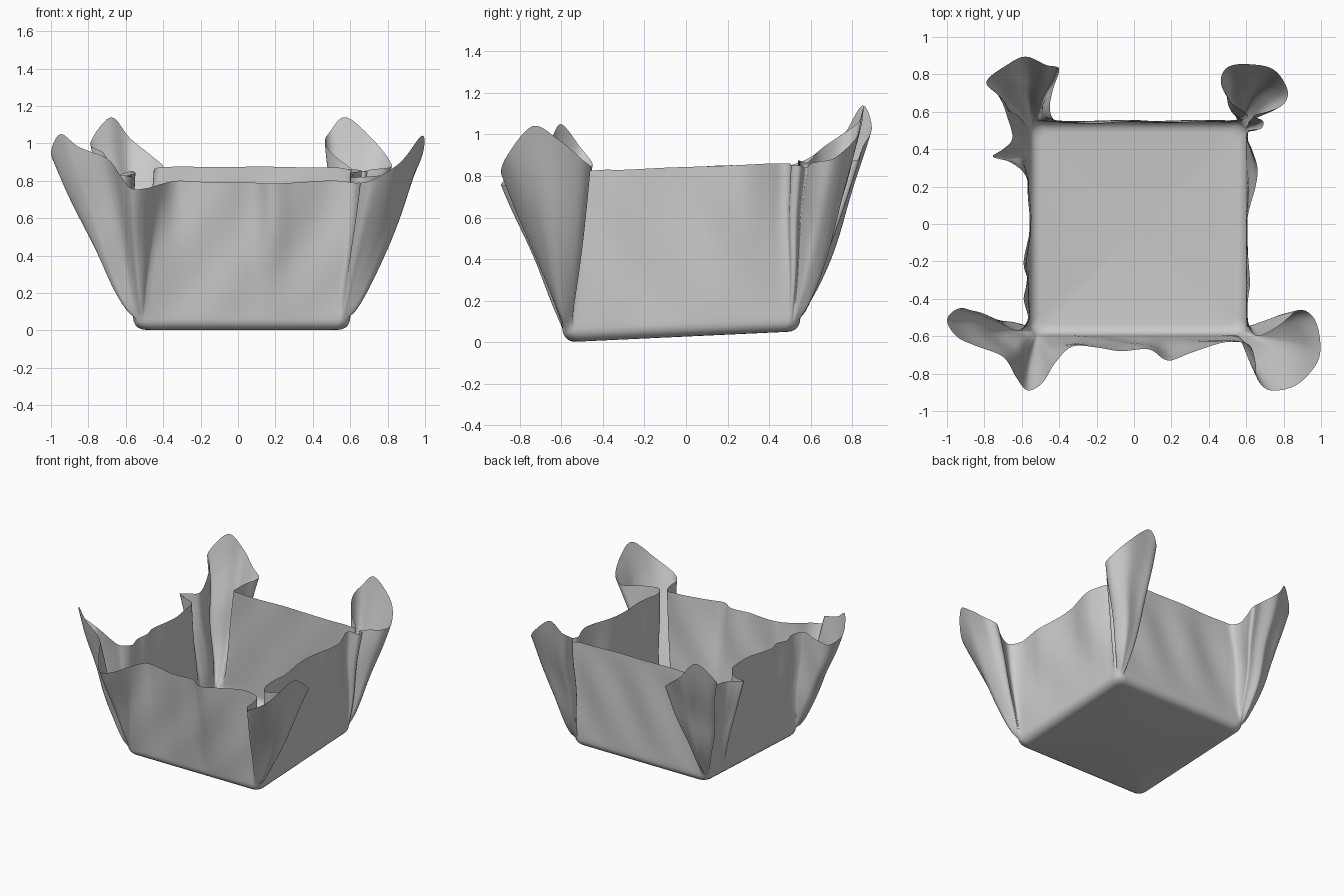
import bpy, bmesh, math
from mathutils import Vector

if "Cube" in bpy.data.objects:
    bpy.data.objects.remove(bpy.data.objects["Cube"])

X0, X1, Y0, Y1 = -0.56, 0.60, -0.595, 0.55   # footprint of the boxy base
R = 0.06                                     # rounding of base edges and corners
SUB, ROWS = 5, 26

# Rim of the cloth, counter-clockwise: four walls and four corner flaps
front = [(-.33, -.655, .80), (-.2, -.66, .795), (-.07, -.68, .79), (.08, -.67, .79),
         (.18, -.73, .785), (.3, -.69, .79), (.45, -.64, .80), (.54, -.63, .80)]
flap_front_right = [(.62, -.65, .79), (.65, -.74, .79), (.66, -.83, .79), (.73, -.89, .81),
                    (.87, -.86, .90), (.98, -.74, 1.04), (.995, -.62, .98), (.96, -.5, .88),
                    (.88, -.46, .84), (.78, -.54, .83), (.66, -.6, .82)]
right = [(.605, -.52, .82), (.61, -.4, .83), (.62, -.3, .83), (.6, -.1, .84), (.61, .05, .845),
         (.65, .2, .85), (.66, .3, .855), (.63, .4, .86), (.605, .46, .86)]
flap_back_right = [(.62, .5, .86), (.68, .51, .85), (.69, .55, .85), (.64, .58, .84),
                   (.71, .6, .86), (.8, .64, .87), (.82, .72, .89), (.74, .83, 1.0),
                   (.58, .855, 1.14), (.49, .83, 1.06), (.465, .75, 1.0), (.52, .65, .93),
                   (.61, .58, .86)]
back = [(.54, .555, .87), (.4, .55, .87), (.2, .545, .875), (0, .55, .875),
        (-.2, .54, .875), (-.36, .545, .875)]
flap_back_left = [(-.43, .56, .87), (-.45, .63, .86), (-.43, .73, .87), (-.4, .83, .88),
                  (-.47, .85, .94), (-.58, .895, 1.03), (-.68, .85, 1.14), (-.79, .76, 1.0),
                  (-.72, .68, .95), (-.68, .58, .88)]
left = [(-.65, .46, .84), (-.7, .4, .84), (-.755, .36, .84), (-.66, .33, .83), (-.58, .26, .85),
        (-.56, .15, .85), (-.55, 0, .84), (-.59, -.2, .83), (-.57, -.3, .83),
        (-.59, -.4, .82), (-.565, -.5, .82)]
flap_front_left = [(-.62, -.57, .83), (-.72, -.53, .83), (-.83, -.48, .84), (-.93, -.45, .86),
                   (-1, -.51, .94), (-.95, -.6, 1.05), (-.85, -.65, .98), (-.7, -.71, .92),
                   (-.63, -.82, .83), (-.57, -.89, .76), (-.49, -.85, .76), (-.42, -.74, .78)]


def clamp(v, a, b):
    return max(a, min(b, v))


def wall(points, axis, value):
    """Walls hang from the nearest point on one straight base edge."""
    out = []
    for p in points:
        x, y = clamp(p[0], X0 + R, X1 - R), clamp(p[1], Y0 + R, Y1 - R)
        out.append((Vector(p), Vector((value, y)) if axis == 0 else Vector((x, value))))
    return out


def flap(points, cx, cy, start):
    """Flaps gather onto one rounded base corner."""
    out = []
    for i, p in enumerate(points):
        a = math.radians(start + 90 * (i + 0.5) / len(points))
        out.append((Vector(p), Vector((cx + R * math.cos(a), cy + R * math.sin(a)))))
    return out


ring = (wall(front, 1, Y0) + flap(flap_front_right, X1 - R, Y0 + R, -90)
        + wall(right, 0, X1) + flap(flap_back_right, X1 - R, Y1 - R, 0)
        + wall(back, 1, Y1) + flap(flap_back_left, X0 + R, Y1 - R, 90)
        + wall(left, 0, X0) + flap(flap_front_left, X0 + R, Y0 + R, 180))


def catmull(a, b, c, d, t):
    return 0.5 * (2 * b + (c - a) * t + (2 * a - 5 * b + 4 * c - d) * t * t
                  + (3 * b - a - 3 * c + d) * t ** 3)


# Smooth the rim between its points
cols, n = [], len(ring)
for i in range(n):
    q = [ring[(i + k) % n] for k in (-1, 0, 1, 2)]
    for s in range(SUB):
        t = s / SUB
        cols.append((catmull(*[e[0] for e in q], t), q[1][1].lerp(q[2][1], t)))


def floor_z(y):
    return 0.002 + 0.048 * clamp((y - Y0) / (Y1 - Y0), 0, 1)


bm = bmesh.new()
rows = []
centre = Vector(((X0 + X1) / 2, (Y0 + Y1) / 2))
# Rounded lower edge
for k in range(5):
    a = math.radians(90 * k / 5)
    row = []
    for rim, base in cols:
        p = centre + (base - centre) * (1 - R * (1 - math.sin(a)) / 0.58)
        row.append(bm.verts.new((p.x, p.y, floor_z(base.y) + R * (1 - math.cos(a)))))
    rows.append(row)
# Walls and flaps rising to the rim, with faint wrinkles
for k in range(ROWS + 1):
    t = k / ROWS
    row = []
    for rim, base in cols:
        power = 1 - 0.3 * clamp((rim.z - 0.83) / 0.2, 0, 1)
        p = base.lerp(rim.xy, t ** power)
        z0 = floor_z(base.y) + R
        z = z0 + (rim.z - z0) * t
        w = 0.008 * math.sin(math.pi * t)
        row.append(bm.verts.new((p.x + w * math.sin(13 * p.y + 6 * z),
                                 p.y + w * math.sin(15 * p.x - 7 * z), z)))
    rows.append(row)
m = len(cols)
for lo, hi in zip(rows, rows[1:]):
    for i in range(m):
        j = (i + 1) % m
        bm.faces.new((lo[i], lo[j], hi[j], hi[i]))
# Flat bottom
mid = bm.verts.new((centre.x, centre.y, floor_z(centre.y)))
for i in range(m):
    bm.faces.new((mid, rows[0][(i + 1) % m], rows[0][i]))
for f in bm.faces:
    f.smooth = True

mesh = bpy.data.meshes.new("cloth_basket")
bm.to_mesh(mesh)
bm.free()
cloth = bpy.data.objects.new("cloth_basket", mesh)
bpy.context.collection.objects.link(cloth)
grey = bpy.data.materials.new("light_grey_cloth")
grey.diffuse_color = (0.6, 0.6, 0.6, 1)
grey.use_nodes = True
grey.node_tree.nodes["Principled BSDF"].inputs["Base Color"].default_value = grey.diffuse_color
mesh.materials.append(grey)
